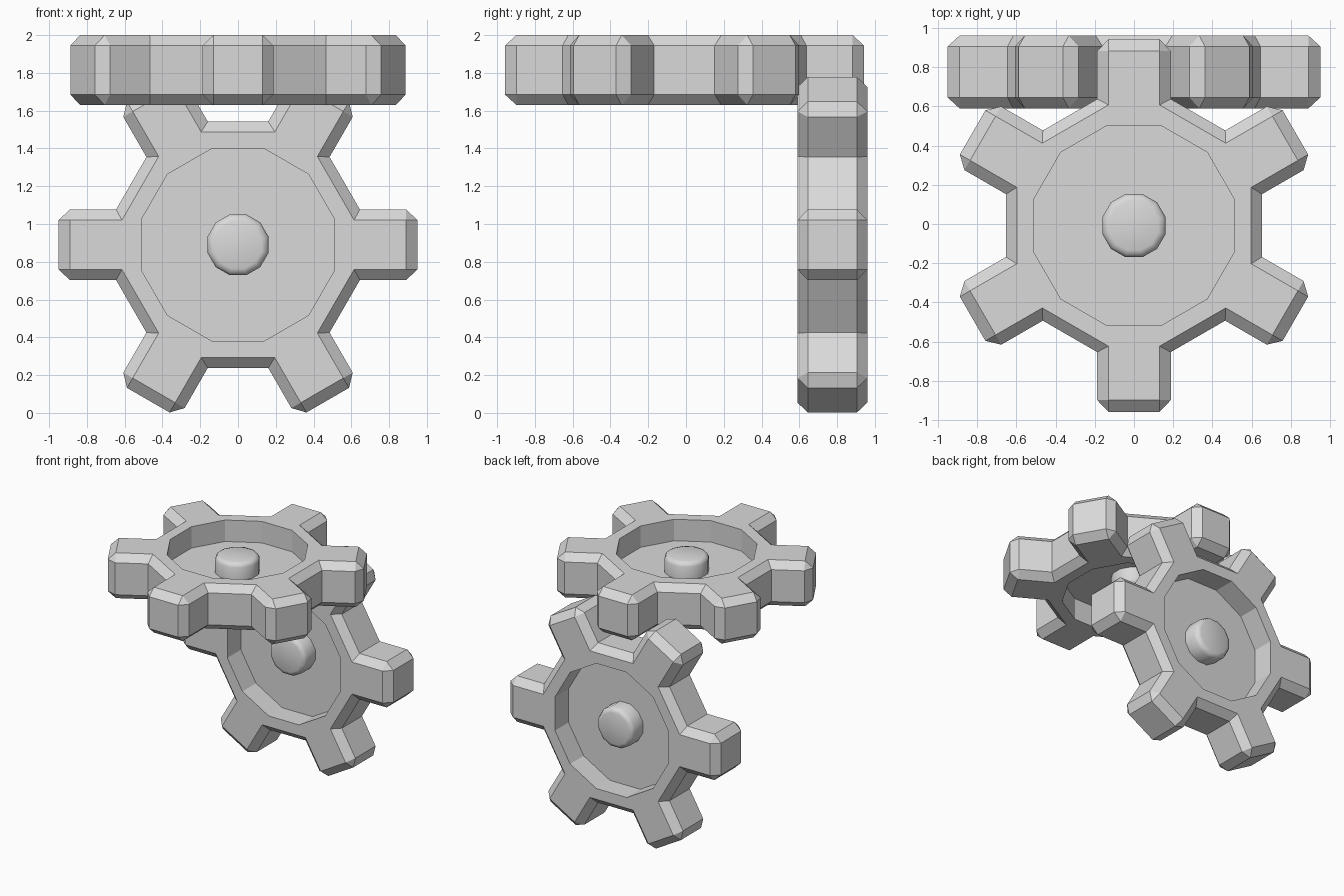
import bpy, bmesh, math
from mathutils import Matrix

if "Cube" in bpy.data.objects:
    bpy.data.objects.remove(bpy.data.objects["Cube"])

grey = bpy.data.materials.new("light grey")
grey.diffuse_color = (0.7, 0.7, 0.7, 1)
grey.use_nodes = True
grey.node_tree.nodes["Principled BSDF"].inputs["Base Color"].default_value = grey.diffuse_color

HALF, BAND, WEB = 0.185, 0.13, 0.01   # half heights: gear, side band, recess floor
RECESS_R, TEETH = 0.528, 6
# One tooth pointing along +x: side band outline and chamfered face outline
SIDE = [(0.645, -0.1875), (0.89, -0.1875), (0.95, -0.13),
        (0.95, 0.13), (0.89, 0.1875), (0.645, 0.1875)]
FACE = [(0.615, -0.13), (0.89, -0.13), (0.89, 0.13), (0.615, 0.13)]


def finish(bm, name, matrix):
    bmesh.ops.recalc_face_normals(bm, faces=bm.faces)
    mesh = bpy.data.meshes.new(name)
    bm.to_mesh(mesh)
    bm.free()
    mesh.materials.append(grey)
    obj = bpy.data.objects.new(name, mesh)
    obj.matrix_world = matrix
    bpy.context.collection.objects.link(obj)
    return obj


def ring(bm, outline, z):
    """Repeat a tooth outline around the axis; returns a list per tooth."""
    teeth = []
    for i in range(TEETH):
        a = math.tau * i / TEETH
        c, s = math.cos(a), math.sin(a)
        teeth.append([bm.verts.new((x * c - y * s, x * s + y * c, z)) for x, y in outline])
    return teeth


def circle(bm, r, z, n=12):
    # starts at -15 degrees, so each tooth sits over one flat
    return [bm.verts.new((r * math.cos(math.tau * (k - 0.5) / n),
                          r * math.sin(math.tau * (k - 0.5) / n), z)) for k in range(n)]


def bridge(bm, a, b):
    n = len(a)
    for k in range(n):
        bm.faces.new((a[k], a[(k + 1) % n], b[(k + 1) % n], b[k]))


def gear_wheel(name, matrix):
    bm = bmesh.new()
    bands = []
    for sgn in (1, -1):
        side, face = ring(bm, SIDE, sgn * BAND), ring(bm, FACE, sgn * HALF)
        rim = circle(bm, RECESS_R, sgn * HALF)
        floor = circle(bm, RECESS_R, sgn * WEB)
        bands.append([v for t in side for v in t])
        # recess
        bridge(bm, rim, floor)
        bm.faces.new(floor)
        for i in range(TEETH):
            s, f = side[i], face[i]
            s2, f2 = side[(i + 1) % TEETH], face[(i + 1) % TEETH]
            r0, r1, r2 = rim[2 * i], rim[2 * i + 1], rim[(2 * i + 2) % 12]
            # flat face
            bm.faces.new(f)
            bm.faces.new((r0, f[0], f[3], r1))
            bm.faces.new((r1, f[3], f2[0], r2))
            # chamfers around the tooth and across the gap
            bm.faces.new((s[0], s[1], f[1], f[0]))
            bm.faces.new((s[1], s[2], f[1]))
            bm.faces.new((s[2], s[3], f[2], f[1]))
            bm.faces.new((s[3], s[4], f[2]))
            bm.faces.new((s[4], s[5], f[3], f[2]))
            bm.faces.new((s[5], s2[0], f2[0], f[3]))
    # side walls
    bridge(bm, bands[0], bands[1])
    return finish(bm, name, matrix)


def hub(name, matrix):
    bm = bmesh.new()
    profile = [(0.13, -0.147), (0.155, -0.138), (0.167, -0.115),
               (0.167, 0.115), (0.155, 0.138), (0.13, 0.147)]
    rings = [circle(bm, r, z) for r, z in profile]
    for a, b in zip(rings, rings[1:]):
        bridge(bm, a, b)
    bm.faces.new(rings[0])
    bm.faces.new(rings[-1])
    obj = finish(bm, name, matrix)
    bpy.ops.object.select_all(action='DESELECT')
    bpy.context.view_layer.objects.active = obj
    obj.select_set(True)
    bpy.ops.object.shade_smooth_by_angle(angle=math.radians(45))


# Upright wheel at the back, flat wheel on top
upright = Matrix.Translation((0, 0.775, 0.89)) @ Matrix.Rotation(math.pi / 2, 4, 'X')
flat = Matrix.Translation((0, -0.008, 1.815)) @ Matrix.Rotation(math.pi / 2, 4, 'Z')
for label, m in (("upright", upright), ("flat", flat)):
    gear_wheel(label + "_gear", m)
    hub(label + "_hub", m)
